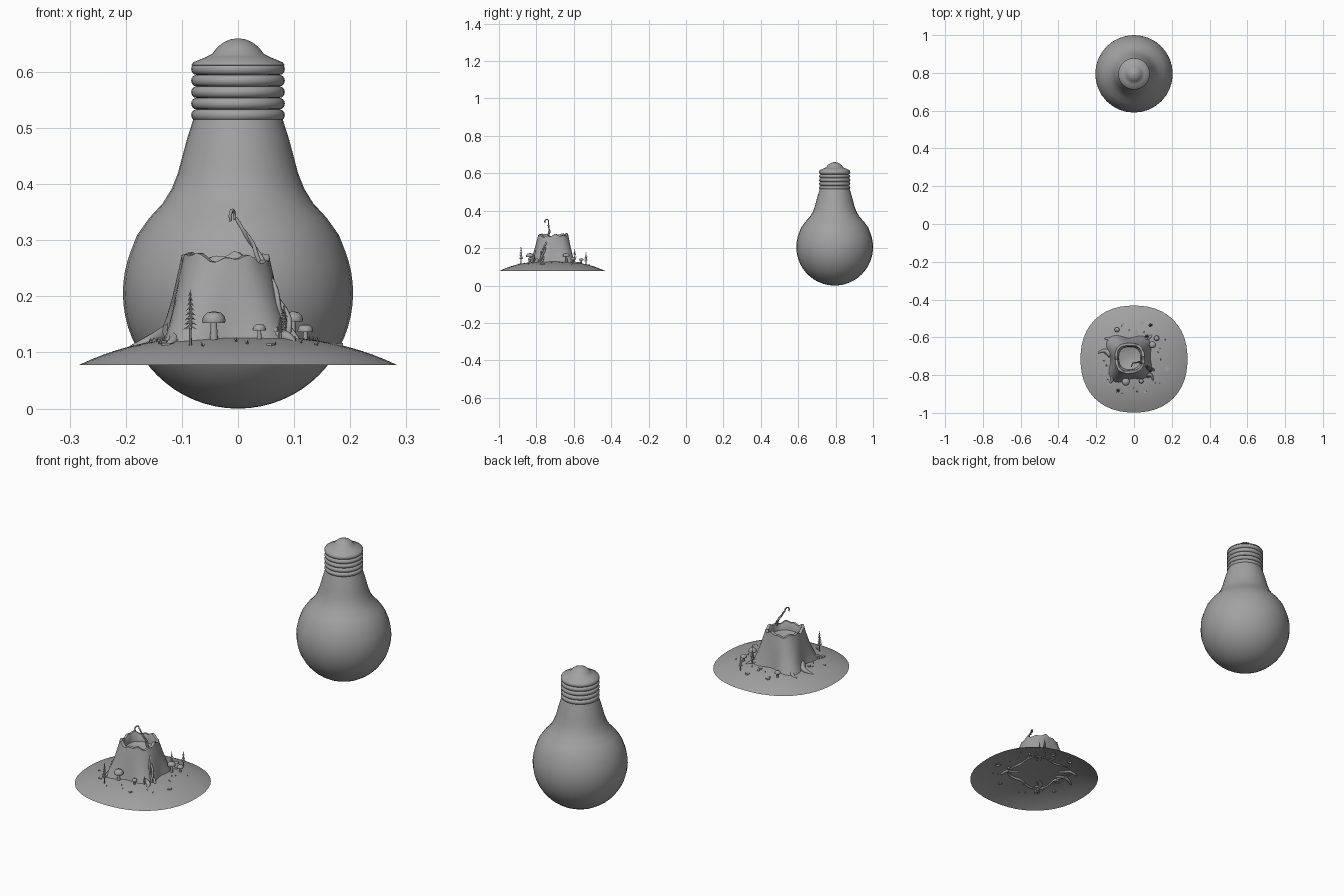
import bpy, bmesh, math, random
from math import sin, cos, pi, tau
from mathutils import Vector

if "Cube" in bpy.data.objects:
    bpy.data.objects.remove(bpy.data.objects["Cube"])
random.seed(4)

grey = bpy.data.materials.new("plain grey")
grey.use_nodes = True
COLOUR = (0.36, 0.36, 0.36, 1)
grey.diffuse_color = COLOUR
grey.node_tree.nodes["Principled BSDF"].inputs["Base Color"].default_value = COLOUR

MOUND_Y, MOUND_R = -0.715, 0.283
BULB_Y = 0.795


def finish(name, bm, smooth=True, angle=40):
    bmesh.ops.remove_doubles(bm, verts=bm.verts, dist=1e-5)
    mesh = bpy.data.meshes.new(name)
    bm.to_mesh(mesh)
    bm.free()
    mesh.materials.append(grey)
    ob = bpy.data.objects.new(name, mesh)
    bpy.context.collection.objects.link(ob)
    if smooth:
        bpy.ops.object.select_all(action="DESELECT")
        bpy.context.view_layer.objects.active = ob
        ob.select_set(True)
        bpy.ops.object.shade_smooth_by_angle(angle=math.radians(angle))
    return ob


def rings(bm, rows, point, segs):
    """Skin a stack of closed rings; point(row, angle) gives each vertex."""
    grid = [[bm.verts.new(point(r, tau * i / segs)) for i in range(segs)] for r in rows]
    for lo, hi in zip(grid, grid[1:]):
        for i in range(segs):
            j = (i + 1) % segs
            bm.faces.new((lo[i], lo[j], hi[j], hi[i]))
    return grid


def lathe(bm, profile, x, y, z=0, segs=32):
    rings(bm, profile, lambda p, a: (x + p[0] * cos(a), y + p[0] * sin(a), z + p[1]), segs)


def ground(x, y):
    d = math.hypot(x, y - MOUND_Y) / MOUND_R
    return 0.078 + 0.052 * (1 - min(d, 1) ** 2.6)


# Glass globe and neck
bm = bmesh.new()
globe = [(0.205 * sin(a) + 1e-4, 0.206 - 0.206 * cos(a)) for a in [pi * 0.62 * i / 20 for i in range(21)]]
neck = [(0.18, 0.309), (0.158, 0.34), (0.134, 0.366), (0.118, 0.392), (0.107, 0.42),
        (0.099, 0.45), (0.091, 0.48), (0.083, 0.505), (0.08, 0.515)]
lathe(bm, [p for p in globe if p[1] < 0.295] + neck, 0, BULB_Y)
finish("bulb_glass", bm, angle=60)

# Threaded base: five rounded ribs
bm = bmesh.new()
ribs = []
for k in range(5):
    z = 0.523 + 0.0205 * k
    ribs += [(0.074 + 0.0095 * cos(t), z + 0.0102 * sin(t)) for t in [pi * (i / 8 - 0.5) for i in range(9)]]
lathe(bm, ribs, 0, BULB_Y)
finish("bulb_screw_base", bm)

# Cap and contact
bm = bmesh.new()
lathe(bm, [(0.075, 0.61), (0.083, 0.612), (0.08, 0.617), (0.056, 0.627), (0.046, 0.632), (0.038, 0.643),
           (0.027, 0.652), (0.014, 0.658), (0.0001, 0.66)], 0, BULB_Y)
finish("bulb_contact_cap", bm, angle=50)

# Mound: thin open shell, slightly squared in plan
bm = bmesh.new()


def mound_point(t, a):
    k = (abs(cos(a)) ** 2.25 + abs(sin(a)) ** 2.25) ** (-1 / 2.25)
    return (MOUND_R * t * k * cos(a), MOUND_Y + MOUND_R * t * k * sin(a), 0.078 + 0.052 * (1 - t ** 2.6))


rings(bm, [1 - i / 14 for i in range(14)] + [0.0001], mound_point, 48)
finish("mound", bm, angle=60)

# Hollow tree stump with flared corners and a broken rim
SX, SY = -0.023, -0.71


def stump_point(row, a):
    r, z, flare, jag = row
    corner = 1 + flare * cos(4 * (a - 0.85)) + 0.3 * flare * sin(3 * a + 1)
    edge = 0.005 * sin(5 * a + 1) + 0.004 * sin(11 * a) - 0.006 * max(0, cos(a + 0.6))
    return (SX + r * corner * cos(a), SY + 1.03 * r * corner * sin(a), z + jag * edge)


bm = bmesh.new()
rows = [(0.127, 0.115, 0.15, 0), (0.119, 0.135, 0.13, 0), (0.109, 0.165, 0.10, 0), (0.099, 0.2, 0.07, 0),
        (0.09, 0.235, 0.05, 0.2), (0.084, 0.257, 0.04, 0.6), (0.081, 0.271, 0.04, 1), (0.069, 0.272, 0.05, 1),
        (0.064, 0.262, 0.06, 0.8), (0.06, 0.235, 0.03, 0), (0.03, 0.225, 0, 0), (0.0001, 0.224, 0, 0)]
rings(bm, rows, stump_point, 56)
finish("stump", bm)

# Roots spreading from the stump, and the climbing vine


def tube(name, points, radius, radii=None):
    cu = bpy.data.curves.new(name, "CURVE")
    cu.dimensions = "3D"
    cu.bevel_depth, cu.bevel_resolution, cu.resolution_u = radius, 2, 4
    cu.use_fill_caps = True
    sp = cu.splines.new("NURBS")
    sp.points.add(len(points) - 1)
    sp.use_endpoint_u, sp.order_u = True, 3
    for i, (pt, co) in enumerate(zip(sp.points, points)):
        pt.co = (*co, 1)
        pt.radius = radii[i] if radii else 1
    cu.materials.append(grey)
    ob = bpy.data.objects.new(name, cu)
    bpy.context.collection.objects.link(ob)


for k, a in enumerate((0.85, 2.45, 2.9, 4.0, 5.55)):
    path = []
    for i in range(4):
        d, b = 0.1 + 0.025 * i, a + 0.1 * sin(2 * i + k)
        x, y = SX + d * cos(b), SY + d * sin(b)
        path.append((x, y, ground(x, y) + 0.012 - 0.005 * i))
    tube("root_%d" % (k + 1), path, 0.014, [1.2, 0.9, 0.6, 0.2])

stem = [Vector(p) for p in ((0.098, -0.775, 0.12), (0.085, -0.768, 0.16), (0.064, -0.755, 0.21), (0.045, -0.74, 0.255),
                            (0.028, -0.73, 0.29), (0.008, -0.735, 0.32), (-0.004, -0.735, 0.34))]
for s, label in ((0, "a"), (pi, "b")):
    path = []
    for i in range(25):
        f = i / 24 * (len(stem) - 1)
        k = min(int(f), len(stem) - 2)
        p = stem[k].lerp(stem[k + 1], f - k)
        w = 0.008 * (1 - i / 24)
        path.append(p + Vector((w * cos(i * 0.7 + s), w * sin(i * 0.7 + s), 0)))
    tube("vine_strand_" + label, path, 0.0055, [1 - 0.5 * i / 24 for i in range(25)])
hook = [(-0.01 + 0.004 * cos(t), -0.745 + 0.011 * cos(t), 0.342 + 0.012 * sin(t)) for t in [i * 0.6 - 0.4 for i in range(8)]]
tube("vine_hook", hook, 0.003)

# Mushrooms: x, y, cap radius, cap base height above ground
for k, (x, y, r, h) in enumerate([(-0.043, -0.835, 0.021, 0.031), (0.038, -0.832, 0.012, 0.016),
                                  (0.098, -0.64, 0.018, 0.033), (0.12, -0.605, 0.014, 0.02),
                                  (-0.09, -0.56, 0.013, 0.02)]):
    bm = bmesh.new()
    stalk = [(r * 0.38, -0.006), (r * 0.3, h * 0.4), (r * 0.26, h)]
    cap = [(r * 0.95, h - r * 0.08), (r, h + r * 0.12), (r * 0.9, h + r * 0.48), (r * 0.6, h + r * 0.78), (0.0001, h + r * 0.92)]
    lathe(bm, stalk + cap, x, y, ground(x, y), 16)
    finish("mushroom_%d" % (k + 1), bm)

# Small conifers: trunk with drooping star-shaped tiers
for k, (x, y, r, h) in enumerate([(-0.085, -0.882, 0.014, 0.1), (0.087, -0.535, 0.013, 0.072),
                                  (0.068, -0.595, 0.012, 0.075), (0.082, -0.775, 0.012, 0.06),
                                  (0.075, -0.81, 0.008, 0.04)]):
    z0 = ground(x, y)
    bm = bmesh.new()
    lathe(bm, [(0.0028, -0.004), (0.002, h * 0.6), (0.0001, h)], x, y, z0, 6)
    for t in range(8):
        f = t / 8
        base, rad = h * (0.28 + 0.68 * f), r * (1 - 0.85 * f)
        tip = bm.verts.new((x, y, z0 + base + h * 0.11))
        star = [bm.verts.new((x + q * cos(a), y + q * sin(a), z0 + base + (0 if i % 2 else 0.004)))
                for i in range(14) for a in [tau * i / 14 + t] for q in [rad if i % 2 else rad * 0.4]]
        for i in range(14):
            bm.faces.new((star[i], star[(i + 1) % 14], tip))
    finish("conifer_%d" % (k + 1), bm, False)

# Flat stones and grass blades scattered on the mound
stones, grass = bmesh.new(), bmesh.new()
for k in range(34):
    a, d = random.uniform(0, tau), random.uniform(0.13, 0.2)
    x, y = d * cos(a), MOUND_Y + d * sin(a)
    z = ground(x, y)
    if k % 3 == 0:
        r = random.uniform(0.006, 0.014)
        low = [stones.verts.new((x + r * cos(b), y + r * sin(b), z - 0.006)) for b in [tau * i / 5 + a for i in range(5)]]
        high = [stones.verts.new(v.co + Vector((0, 0, 0.009))) for v in low]
        stones.faces.new(high)
        for i in range(5):
            j = (i + 1) % 5
            stones.faces.new((low[i], low[j], high[j], high[i]))
    else:
        for b in (0, 2.1, 4.2):
            u = Vector((cos(a + b), sin(a + b), 0))
            side = Vector((-u.y, u.x, 0)) * 0.002
            c = Vector((x, y, z - 0.002))
            grass.faces.new([grass.verts.new(p) for p in (c - side, c + side, c + u * 0.006 + Vector((0, 0, 0.01)))])
finish("flat_stones", stones, False)
finish("grass_tufts", grass, False)
